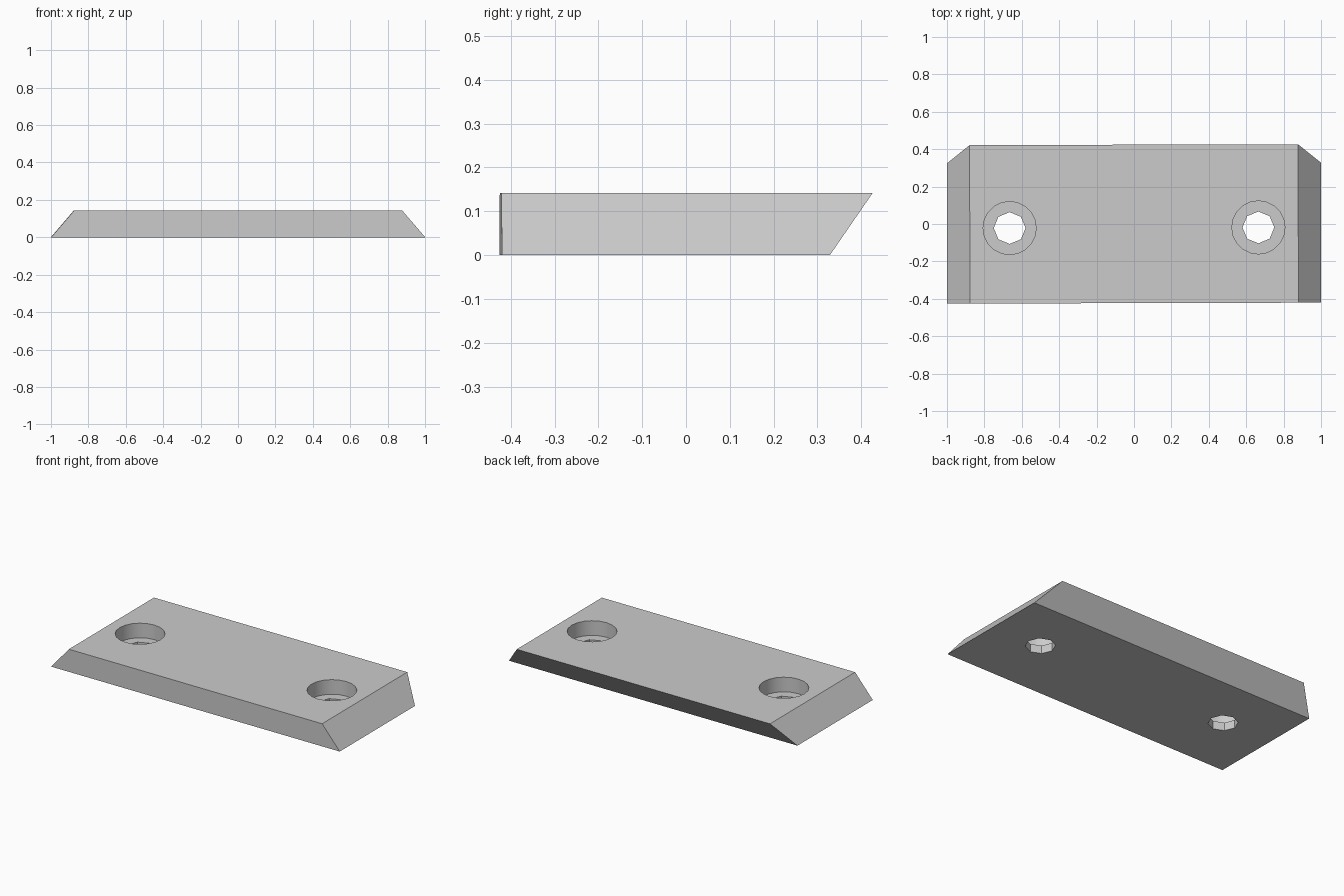
import bpy
import bmesh
import math

if "Cube" in bpy.data.objects:
    bpy.data.objects.remove(bpy.data.objects["Cube"], do_unlink=True)

HEIGHT = 0.142
FLOOR = 0.05
TILT = 0.0025

grey = bpy.data.materials.new("light grey")
grey.use_nodes = True
colour = (0.6, 0.6, 0.6, 1)
grey.diffuse_color = colour
grey.node_tree.nodes["Principled BSDF"].inputs["Base Color"].default_value = colour


def activate(obj):
    bpy.ops.object.select_all(action="DESELECT")
    obj.select_set(True)
    bpy.context.view_layer.objects.active = obj


def make_plate():
    # Straight front, bevelled ends and an undercut back
    bm = bmesh.new()
    rings = []
    for z, half, back in ((0, 1.0, 0.326), (HEIGHT, 0.878, 0.424)):
        corners = ((-half, -0.423), (half, -0.423), (half, back), (-half, back))
        rings.append([bm.verts.new((x, y, z)) for x, y in corners])
    low, high = rings
    bm.faces.new(low[::-1])
    bm.faces.new(high)
    for i in range(4):
        j = (i + 1) % 4
        bm.faces.new((low[i], low[j], high[j], high[i]))
    mesh = bpy.data.meshes.new("mounting_plate")
    bm.to_mesh(mesh)
    bm.free()
    obj = bpy.data.objects.new("mounting_plate", mesh)
    bpy.context.collection.objects.link(obj)
    mesh.materials.append(grey)
    return obj


def bore(plate, x, radius, sides, bottom, top):
    # Cut one cylindrical hole and discard its cutter
    bpy.ops.mesh.primitive_cylinder_add(
        vertices=sides, radius=radius, depth=top - bottom,
        location=(x, -0.02, (bottom + top) / 2))
    cutter = bpy.context.object
    cutter.name = "hole_cutter"
    cutter.hide_render = True
    cutter.data.materials.append(grey)
    cut = plate.modifiers.new("bore", "BOOLEAN")
    cut.operation = "DIFFERENCE"
    cut.solver = "EXACT"
    cut.object = cutter
    activate(plate)
    bpy.ops.object.modifier_apply(modifier=cut.name)
    bpy.data.objects.remove(cutter, do_unlink=True)


plate = make_plate()

# Counterbored screw holes
for x in (-0.665, 0.665):
    bore(plate, x, 0.142, 20, FLOOR, HEIGHT + 0.1)
    bore(plate, x, 0.085, 8, -0.1, FLOOR + 0.02)

# The plate sits very slightly turned
plate.rotation_euler.z = TILT
activate(plate)
bpy.ops.object.transform_apply(location=False, rotation=True, scale=False)
bpy.ops.object.shade_smooth_by_angle(angle=math.radians(30))
